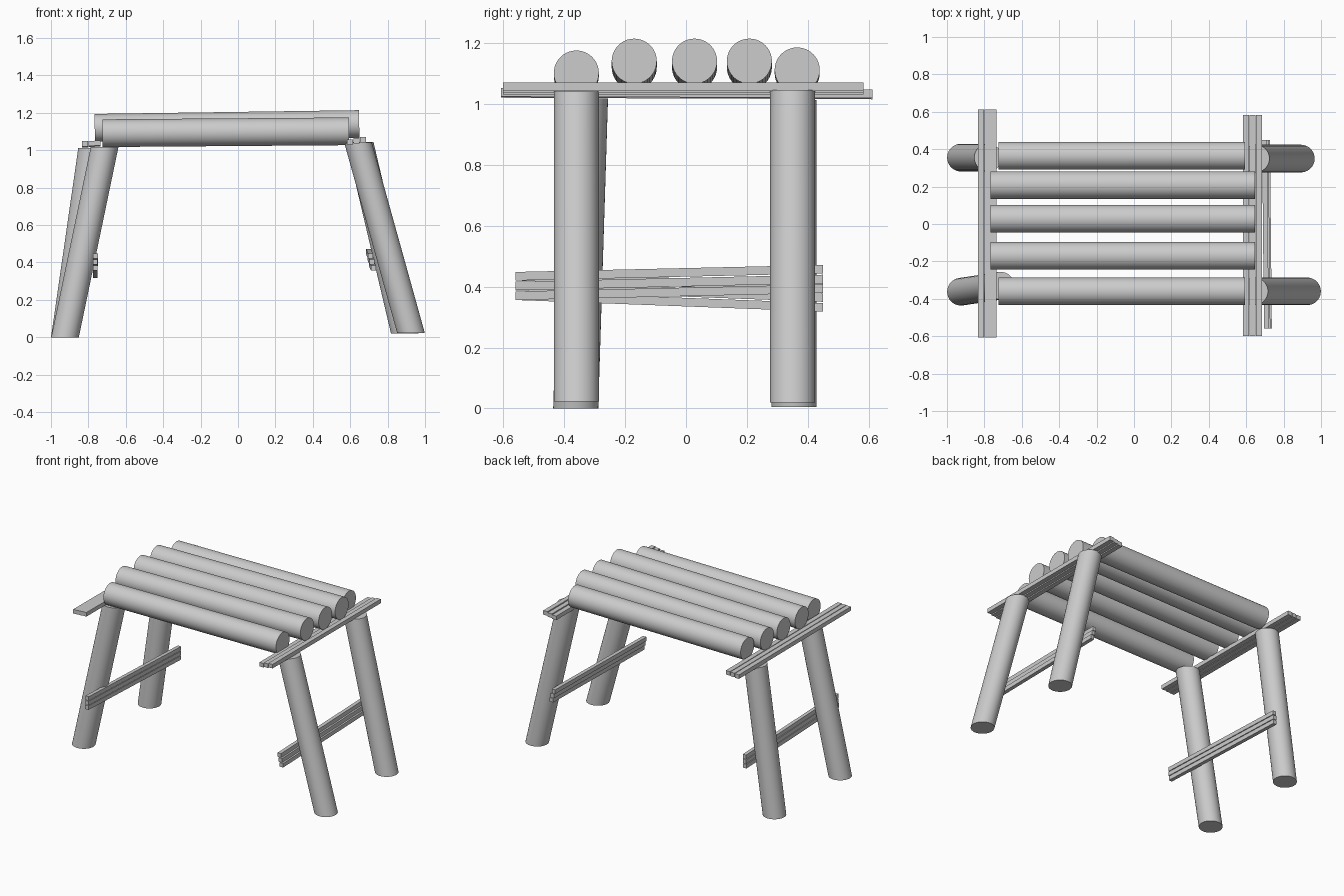
import bpy, bmesh
from mathutils import Vector, Matrix

if "Cube" in bpy.data.objects:
    bpy.data.objects.remove(bpy.data.objects["Cube"])

R = 0.074


def make(name, bm):
    bmesh.ops.recalc_face_normals(bm, faces=bm.faces[:])
    me = bpy.data.meshes.new(name)
    bm.to_mesh(me)
    bm.free()
    ob = bpy.data.objects.new(name, me)
    bpy.context.collection.objects.link(ob)
    return ob


def pole(name, a, b, level_ends=False):
    """Round pole from a to b, ends cut level or square to the axis."""
    a, b = Vector(a), Vector(b)
    bm = bmesh.new()
    bmesh.ops.create_cone(bm, cap_ends=True, segments=40,
                          radius1=R, radius2=R, depth=1)
    rot = Matrix.Identity(3) if level_ends else (b - a).to_track_quat('Z', 'Y').to_matrix()
    for v in bm.verts:
        end = b if v.co.z > 0 else a
        v.co = end + rot @ Vector((v.co.x, v.co.y, 0))
    ob = make(name, bm)
    bpy.ops.object.select_all(action='DESELECT')
    ob.select_set(True)
    bpy.context.view_layer.objects.active = ob
    bpy.ops.object.shade_smooth_by_angle()


def slats(name, a, b, step, size):
    """Three square battens from a to b, laid side by side along step."""
    a, b, step = Vector(a), Vector(b), Vector(step)
    for i in (-1, 0, 1):
        bm = bmesh.new()
        bmesh.ops.create_cube(bm, size=1)
        for v in bm.verts:
            end = b if v.co.y > 0 else a
            v.co = end + step * i + Vector((v.co.x * size[0], 0, v.co.z * size[1]))
        make(f"{name}_{i + 2}", bm)


# Splayed legs
pole("front_left_leg", (-0.925, -0.362, 0.0), (-0.713, -0.33, 1.018), True)
pole("back_left_leg", (-0.925, 0.355, 0.005), (-0.78, 0.355, 1.012), True)
pole("front_right_leg", (0.925, -0.36, 0.022), (0.642, -0.36, 1.04), True)
pole("back_right_leg", (0.892, 0.35, 0.02), (0.65, 0.35, 1.045), True)

# Seat logs: two lower outer ones, three raised inner ones
for name, y, z in (("front_seat_log", -0.36, 1.097), ("back_seat_log", 0.365, 1.107)):
    pole(name, (-0.725, y, z - 0.006), (0.594, y, z + 0.004))
for i, y in enumerate((-0.17, 0.028, 0.208)):
    pole(f"inner_seat_log_{i + 1}", (-0.766, y, 1.12), (0.648, y, 1.14))

# Cross battens under the seat
slats("left_seat_batten", (-0.784, -0.608, 1.036), (-0.784, 0.613, 1.031),
      (0.034, 0, 0.002), (0.032, 0.028))
slats("right_seat_batten", (0.634, -0.6, 1.05), (0.634, 0.582, 1.05),
      (0.034, 0, 0.006), (0.032, 0.028))

# Lower braces on the inside of the legs
slats("left_brace", (-0.763, -0.56, 0.402), (-0.763, 0.45, 0.364),
      (0.001, 0, 0.032), (0.025, 0.028))
slats("right_brace", (0.716, -0.56, 0.402), (0.706, 0.45, 0.425),
      (-0.008, 0, 0.032), (0.026, 0.028))
